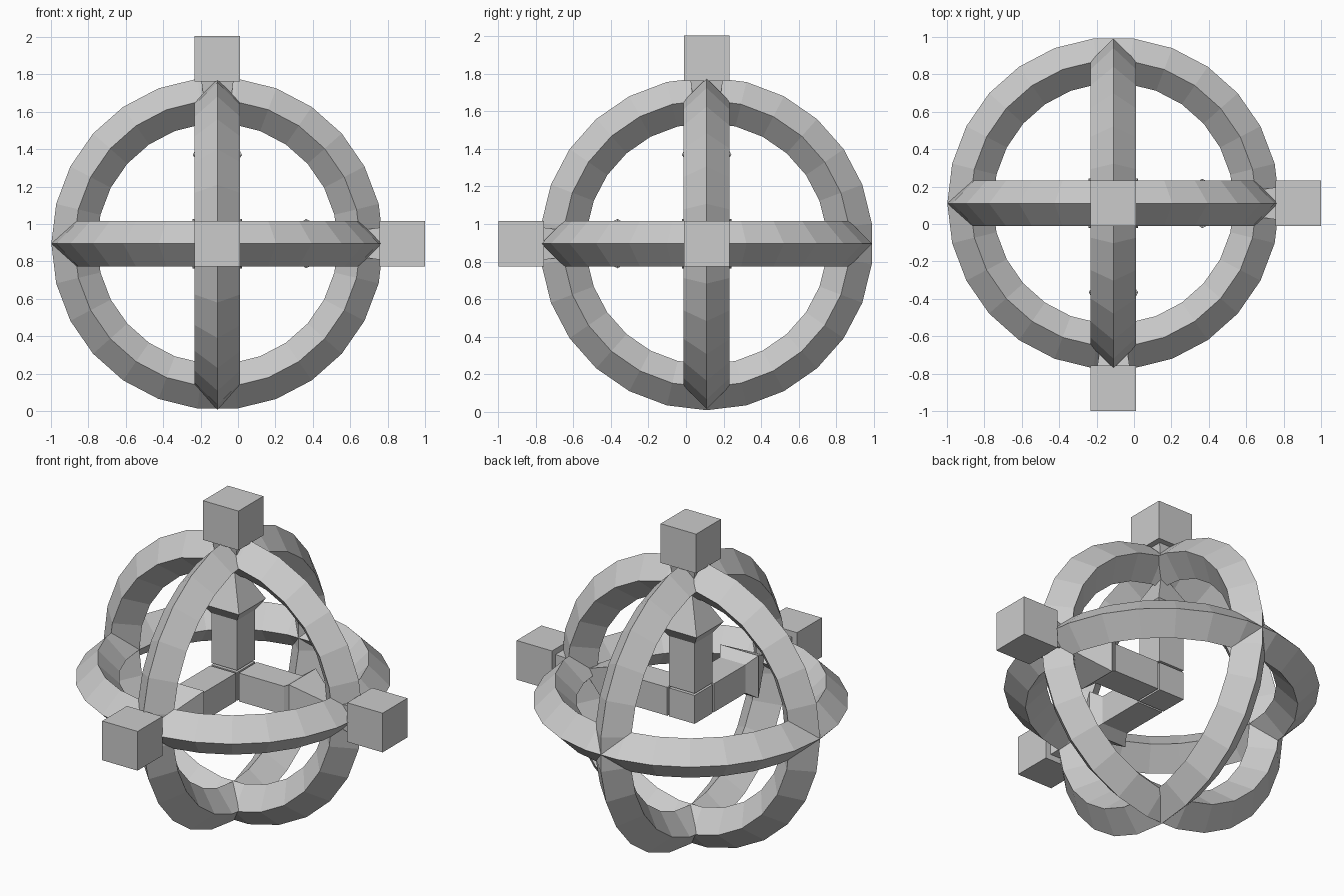
import bpy, bmesh, math
from mathutils import Matrix, Vector

if "Cube" in bpy.data.objects:
    bpy.data.objects.remove(bpy.data.objects["Cube"])

CENTRE = Matrix.Translation((-0.11, 0.11, 0.895))
AXES = {
    "right": Matrix.Rotation(math.pi / 2, 4, 'Y'),
    "front": Matrix.Rotation(math.pi / 2, 4, 'X'),
    "top": Matrix.Identity(4),
}


def make_object(name, bm, matrix):
    bmesh.ops.recalc_face_normals(bm, faces=bm.faces)
    mesh = bpy.data.meshes.new(name)
    bm.to_mesh(mesh)
    bm.free()
    obj = bpy.data.objects.new(name, mesh)
    obj.matrix_world = CENTRE @ matrix
    bpy.context.collection.objects.link(obj)


def square_loft(name, stations, matrix):
    """Closed square column along local z from (height, half width) stations."""
    bm = bmesh.new()
    rings = [[bm.verts.new((sx * h, sy * h, z))
              for sx, sy in ((-1, -1), (1, -1), (1, 1), (-1, 1))]
             for z, h in stations]
    for a, b in zip(rings, rings[1:]):
        for i in range(4):
            j = (i + 1) % 4
            bm.faces.new((a[i], a[j], b[j], b[i]))
    bm.faces.new(rings[0])
    bm.faces.new(rings[-1])
    make_object(name, bm, matrix)


def diamond_ring(name, matrix, major=0.766, minor=0.122, sides=26):
    """Faceted ring with a four-sided diamond section."""
    bm = bmesh.new()
    loops = []
    for i in range(sides):
        turn = Matrix.Rotation(math.tau * i / sides, 4, 'Z')
        loops.append([bm.verts.new(turn @ Vector((major + dx * minor, 0, dz * minor)))
                      for dx, dz in ((1, 0), (0, 1), (-1, 0), (0, -1))])
    for i in range(sides):
        a, b = loops[i], loops[(i + 1) % sides]
        for k in range(4):
            m = (k + 1) % 4
            bm.faces.new((a[k], a[m], b[m], b[k]))
    make_object(name, bm, matrix)


# Three crossing rings
diamond_ring("horizontal_ring", Matrix.Identity(4))
diamond_ring("front_ring", Matrix.Rotation(math.pi / 2, 4, 'X'))
diamond_ring("side_ring", Matrix.Rotation(math.pi / 2, 4, 'Y'))

# Small cube at the middle
square_loft("centre_cube", [(-0.088, 0.088), (0.088, 0.088)], Matrix.Identity(4))

# Each axis: arrow-headed arm, tapered neck and outer cube
for side, matrix in AXES.items():
    square_loft(side + "_arrow_arm",
                [(0.1, 0.088), (0.41, 0.088), (0.474, 0.132), (0.72, 0.008)], matrix)
    square_loft(side + "_neck", [(0.76, 0.07), (0.868, 0.086)], matrix)
    square_loft(side + "_outer_cube", [(0.867, 0.1215), (1.11, 0.1215)], matrix)
